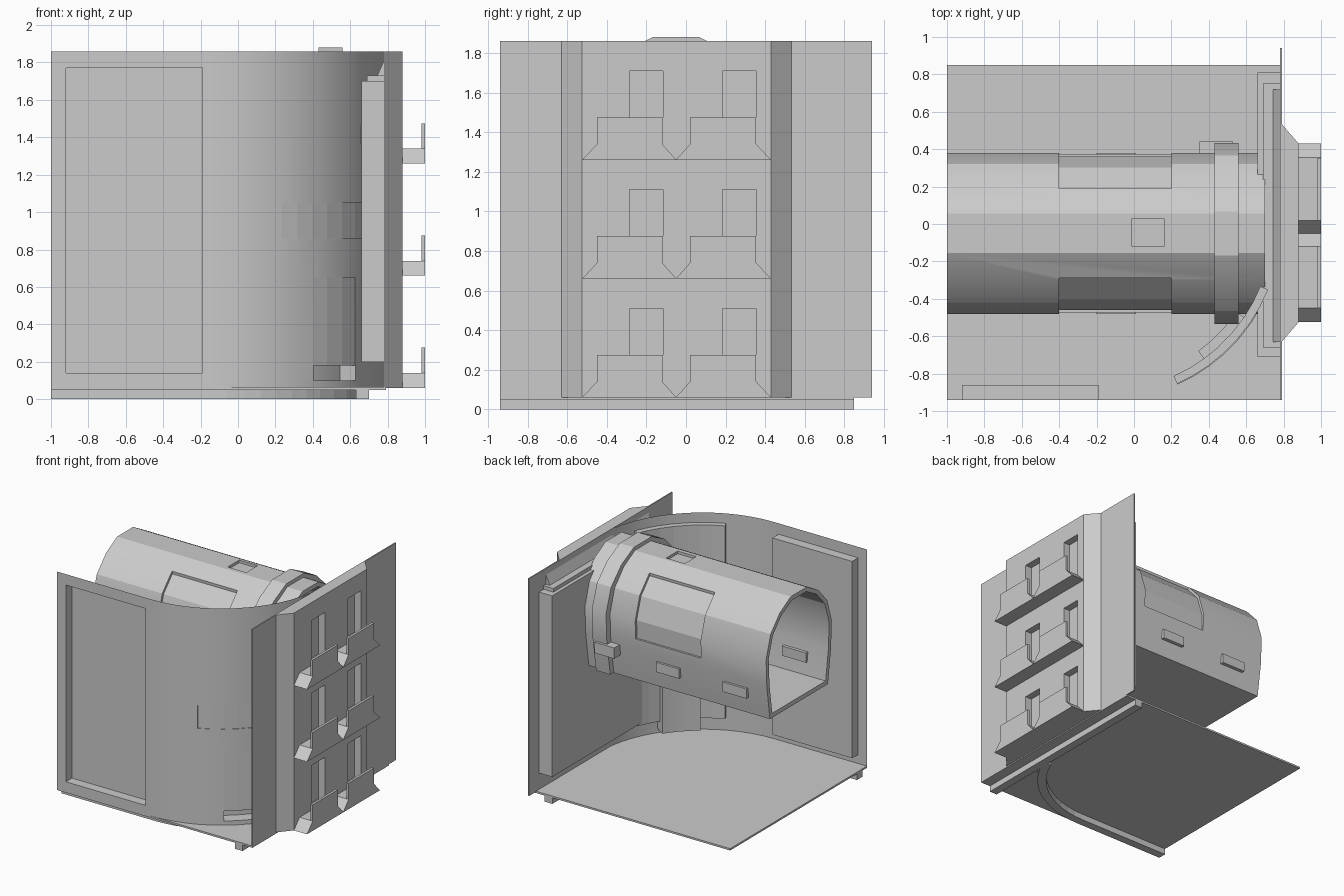
import bpy, bmesh
from math import sin, cos, radians

if "Cube" in bpy.data.objects:
    bpy.data.objects.remove(bpy.data.objects["Cube"])


def finish(name, bm, smooth=False):
    bmesh.ops.remove_doubles(bm, verts=bm.verts, dist=1e-5)
    bmesh.ops.recalc_face_normals(bm, faces=bm.faces)
    me = bpy.data.meshes.new(name)
    bm.to_mesh(me)
    bm.free()
    ob = bpy.data.objects.new(name, me)
    bpy.context.collection.objects.link(ob)
    if smooth:
        bpy.ops.object.select_all(action='DESELECT')
        ob.select_set(True)
        bpy.context.view_layer.objects.active = ob
        bpy.ops.object.shade_smooth_by_angle(angle=radians(22))
    return ob


def face(bm, *pts):
    return bm.faces.new([bm.verts.new(p) for p in pts])


def prism(name, pts, a, b, axis='x'):
    """Extrude a 2D profile: (y,z) along x, (x,z) along y or (x,y) along z."""
    put = {'x': lambda p, t: (t, p[0], p[1]), 'y': lambda p, t: (p[0], t, p[1]),
           'z': lambda p, t: (p[0], p[1], t)}[axis]
    bm = bmesh.new()
    face(bm, *[put(p, a) for p in pts])
    face(bm, *[put(p, b) for p in pts])
    for p, q in zip(pts, pts[1:] + pts[:1]):
        face(bm, put(p, a), put(q, a), put(q, b), put(p, b))
    return finish(name, bm)


def box(name, x, y, z):
    return prism(name, [(x[0], y[0]), (x[1], y[0]), (x[1], y[1]), (x[0], y[1])], z[0], z[1], 'z')


def hollow(name, outer, inner, a, b):
    """Tube along x between two matching (y,z) profiles."""
    bm = bmesh.new()
    n = len(outer)
    for i in range(n):
        j = (i + 1) % n
        for prof in (outer, inner):
            face(bm, (a, *prof[i]), (a, *prof[j]), (b, *prof[j]), (b, *prof[i]))
        for x in (a, b):
            face(bm, (x, *outer[i]), (x, *outer[j]), (x, *inner[j]), (x, *inner[i]))
    return finish(name, bm, True)


def cut(ob, cutters):
    for c in cutters:
        m = ob.modifiers.new("cut", 'BOOLEAN')
        m.operation, m.solver, m.object = 'DIFFERENCE', 'EXACT', c
        bpy.context.view_layer.objects.active = ob
        bpy.ops.object.modifier_apply(modifier=m.name)
        bpy.data.objects.remove(c)


# Path of the bent front wall: straight run, then a quarter circle
CX, R = -0.15, 0.94
ANGLES = [0, 6, 12, 18, 24, 30, 36, 42, 49, 56, 62, 68, 75, 82, 90]
PATH = [(-1, 0), (-0.92, 0), (-0.19, 0)] + [(CX, a) for a in ANGLES]


def wall_pt(i, depth, z):
    x, a = PATH[i]
    r, t = R - depth, radians(a)
    return (x + r * sin(t), -r * cos(t), z)


ZS = [0.06, 0.10, 0.14, 0.65, 0.86, 1.05, 1.77, 1.86]


def wall_depth(i, k):
    x, a = PATH[i]
    z = ZS[k]
    if i == 1 and 0.14 <= z < 1.77:
        return 0.08                      # rectangular recess
    if 36 <= a < 56 and 0.10 <= z < 0.65:
        return 0.10                      # pocket
    if 24 <= a < 68 and z == 0.86:
        return 0.03                      # strap groove
    return 0.0


# Front wall with its recesses
bm = bmesh.new()
for i in range(len(PATH) - 1):
    for k in range(len(ZS) - 1):
        d, z0, z1 = wall_depth(i, k), ZS[k], ZS[k + 1]
        face(bm, wall_pt(i, d, z0), wall_pt(i + 1, d, z0), wall_pt(i + 1, d, z1), wall_pt(i, d, z1))
        if i + 2 < len(PATH):
            e = wall_depth(i + 1, k)
            if e != d:
                face(bm, wall_pt(i + 1, d, z0), wall_pt(i + 1, e, z0), wall_pt(i + 1, e, z1), wall_pt(i + 1, d, z1))
        if k + 2 < len(ZS):
            e = wall_depth(i, k + 1)
            if e != d:
                face(bm, wall_pt(i, d, z1), wall_pt(i + 1, d, z1), wall_pt(i + 1, e, z1), wall_pt(i, e, z1))
finish("front_wall", bm, True)


def wall_block(name, i0, i1, d0, d1, z0, z1):
    """Solid strip following the front wall between two depths."""
    pts = [wall_pt(i, d0, 0)[:2] for i in range(i0, i1 + 1)]
    pts += [wall_pt(i, d1, 0)[:2] for i in range(i1, i0 - 1, -1)]
    return prism(name, pts, z0, z1, 'z')


first = 3 + ANGLES.index(24)
last = 3 + ANGLES.index(68)
wall_block("inner_liner", first, last, 0.005, 0.05, 0.18, 1.78)
wall_block("curved_foot_rail", 0, last, 0.06, 0.13, 0.0, 0.055)

# Floor, straight rail and side wall
box("floor", (-1, 0.79), (-0.94, 0.85), (0.05, 0.065))
box("straight_foot_rail", (0.63, 0.70), (-0.94, 0.85), (0.0, 0.055))
box("side_wall", (0.78, 0.79), (-0.94, 0.94), (0.06, 1.86))

# Padding box on the inside of the side wall
box("side_pad_outer", (0.66, 0.785), (-0.71, 0.81), (0.20, 1.70))
box("side_pad_upper", (0.69, 0.785), (-0.66, 0.75), (1.69, 1.73))
prism("side_pad_wedge", [(0.74, 1.72), (0.785, 1.72), (0.785, 1.82)], -0.63, 0.72, 'y')

# Hook plate with slots, ledges and upright lips
plate = prism("hook_plate", [(0.785, -0.635), (0.88, -0.525), (0.88, 0.43), (0.785, 0.54)], 0.06, 1.86, 'z')
LEDGE = [(-0.525, 0), (-0.45, 0.08), (-0.12, 0.08), (-0.05, 0.002), (0.02, 0.08), (0.355, 0.08), (0.43, 0)]
slots = []
for row in range(3):
    z = 0.06 + 0.6 * row
    prism("hook_ledge", [(y, z + h) for y, h in LEDGE], 0.875, 1.0)
    for y0 in (-0.45, 0.02):
        box("hook_lip", (0.98, 1.0), (y0, y0 + 0.333), (z + 0.07, z + 0.215))
        slots.append(box("slot_cutter", (0.82, 0.95), (y0 + 0.165, y0 + 0.333), (z + 0.09, z + 0.45)))
cut(plate, slots)

# Arched tube
YC = -0.05
HALF = [(0.38, 0.94), (0.42, 1.22), (0.43, 1.45), (0.37, 1.64), (0.25, 1.77), (0.105, 1.85)]


def arch(sy, sz, z0):
    h = [(y * sy, z0 + (z - 1.4) * sz) for y, z in HALF]
    return [(YC + y, z) for y, z in h] + [(YC - y, z) for y, z in reversed(h)]


tube = hollow("tube", arch(1, 1, 1.4), arch(0.92, 0.92, 1.4), -1, 0.70)
WINDOW = [(0.238, 1.752), (0.353, 1.628), (0.41, 1.45), (0.407, 1.30), (0.6, 1.30), (0.6, 1.9), (0.25, 1.9)]
cutters = [prism("window_cutter", [(YC + s * y, z) for y, z in WINDOW], -0.4, 0.2) for s in (1, -1)]
cutters.append(box("top_cutter", (-0.01, 0.16), (-0.12, 0.03), (1.828, 1.95)))
cut(tube, cutters)

# Collar around the tube
hollow("collar", arch(1.125, 1.03, 1.417), arch(0.99, 0.99, 1.4), 0.43, 0.56)

# Side blocks and collar clips on both sides of the tube
for s in (1, -1):
    def side(name, x, near, far, z):
        box(name, x, sorted((YC + s * near, YC + s * far)), z)
    side("tube_block", (-0.20, 0.01), 0.35, 0.43, (1.08, 1.16))
    side("tube_block", (-0.82, -0.60), 0.35, 0.43, (1.08, 1.16))
    if s == 1:
        side("collar_clip", (0.35, 0.53), 0.40, 0.49, (1.12, 1.21))
